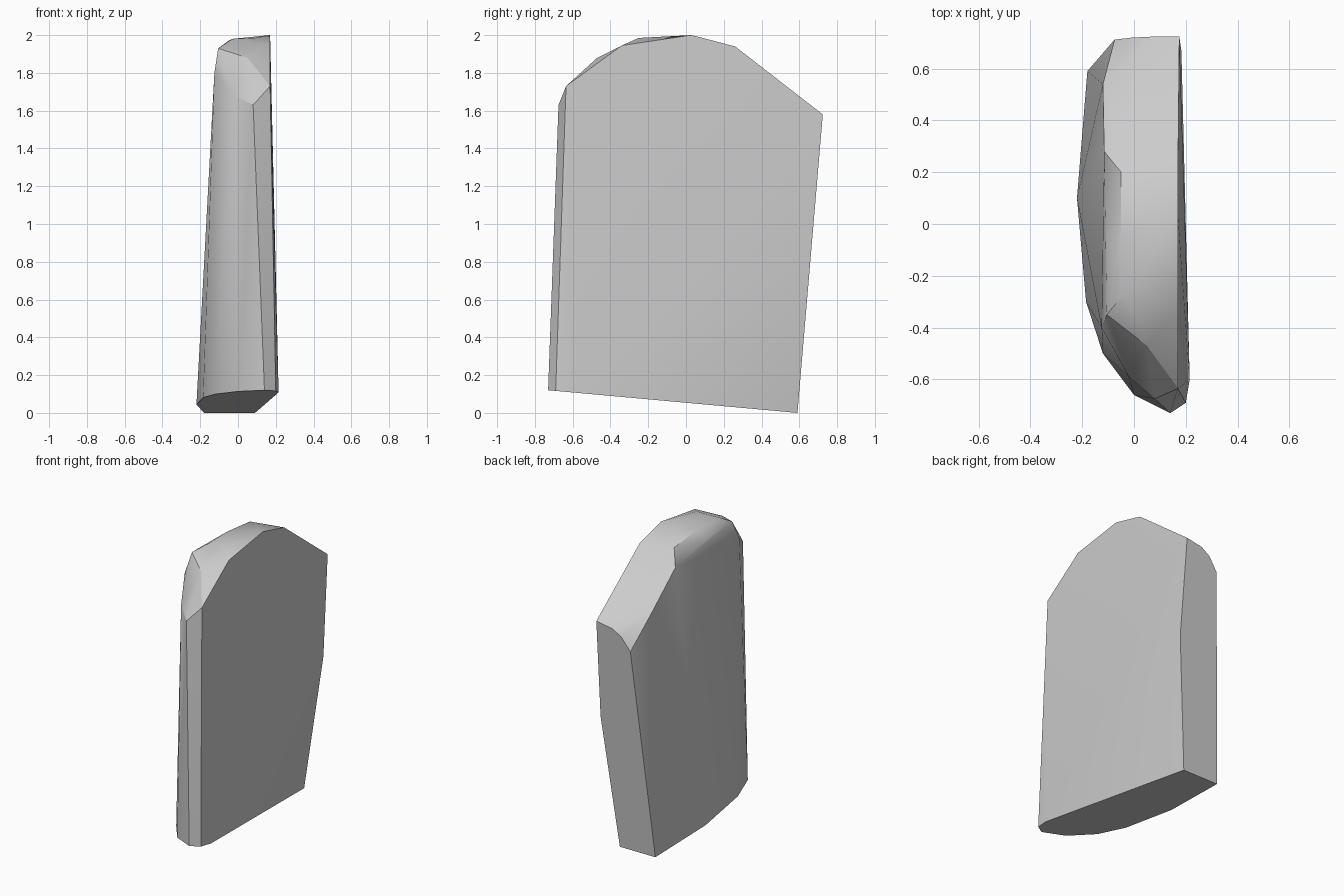
import bpy
import bmesh
import math

# Remove the default object if it is present
default_object = bpy.data.objects.get("Cube")
if default_object:
    bpy.data.objects.remove(default_object, do_unlink=True)


def make_material(name, color):
    material = bpy.data.materials.new(name)
    material.use_nodes = True
    material.diffuse_color = color
    shader = material.node_tree.nodes["Principled BSDF"]
    shader.inputs["Base Color"].default_value = color
    return material


def base_height(y):
    """The underside is one plane that rises toward the front."""
    return 0.091 * (0.59 - y)


def back_depth(z):
    """The back is one plane that leans outward toward the top."""
    return 0.59 + 0.085 * z


def build_hull(name, points, material):
    """Wrap a closed convex skin around the section points."""
    bm = bmesh.new()
    for point in points:
        bm.verts.new(point)
    hull = bmesh.ops.convex_hull(bm, input=bm.verts[:])
    loose = {v for v in hull["geom_interior"] + hull["geom_unused"]
             if isinstance(v, bmesh.types.BMVert) and not v.link_faces}
    bmesh.ops.delete(bm, geom=list(loose), context="VERTS")
    bmesh.ops.dissolve_limit(bm, angle_limit=math.radians(0.5),
                             verts=bm.verts[:], edges=bm.edges[:])
    bmesh.ops.recalc_face_normals(bm, faces=bm.faces[:])
    mesh = bpy.data.meshes.new(name)
    bm.to_mesh(mesh)
    bm.free()
    mesh.materials.append(material)
    obj = bpy.data.objects.new(name, mesh)
    bpy.context.collection.objects.link(obj)
    return obj


# Underside outline as x, y: straight left side, bowed right side
underside = [(-0.18, 0.59), (-0.22, 0.1), (-0.185, -0.3), (-0.12, -0.5),
             (0, -0.66), (0.14, -0.73), (0.2, -0.69), (0.215, -0.6),
             (0.09, 0.59)]

# Back face outline as x, z: rounded at the upper right corner
back_face = [(0.183, 0.9), (0.175, 1.58), (0.057, 1.56), (-0.01, 1.52),
             (-0.075, 1.43)]

# Arched edge of the left face as y, z
left_arch = [(-0.635, 1.73), (-0.34, 1.945), (0.03, 2), (0.26, 1.94)]

# Shoulder where the bowed right face meets the crown
right_shoulder = [(-0.12, 0.54, 1.65), (-0.115, 0.28, 1.855),
                  (-0.105, -0.09, 1.91), (-0.105, -0.35, 1.93),
                  (-0.125, -0.4, 1.8)]

# Ridge of the crown and its rounded run down to the front edge
crown = [(-0.05, 0.2, 1.945), (-0.05, -0.05, 1.97), (-0.03, -0.26, 1.98),
         (0.09, -0.25, 1.985), (0.05, -0.47, 1.88), (-0.02, -0.59, 1.68),
         (0.08, -0.675, 1.63)]

points = [(x, y, base_height(y)) for x, y in underside]
points += [(x, back_depth(z), z) for x, z in back_face]
points += [(0.17, y, z) for y, z in left_arch]
points += right_shoulder + crown

# Single stone slab with smooth bowed sides and crisp edges
stone = make_material("light grey stone", (0.6, 0.6, 0.6, 1.0))
slab = build_hull("stone_slab", points, stone)
bpy.ops.object.select_all(action="DESELECT")
slab.select_set(True)
bpy.context.view_layer.objects.active = slab
bpy.ops.object.shade_smooth_by_angle(angle=math.radians(30))
